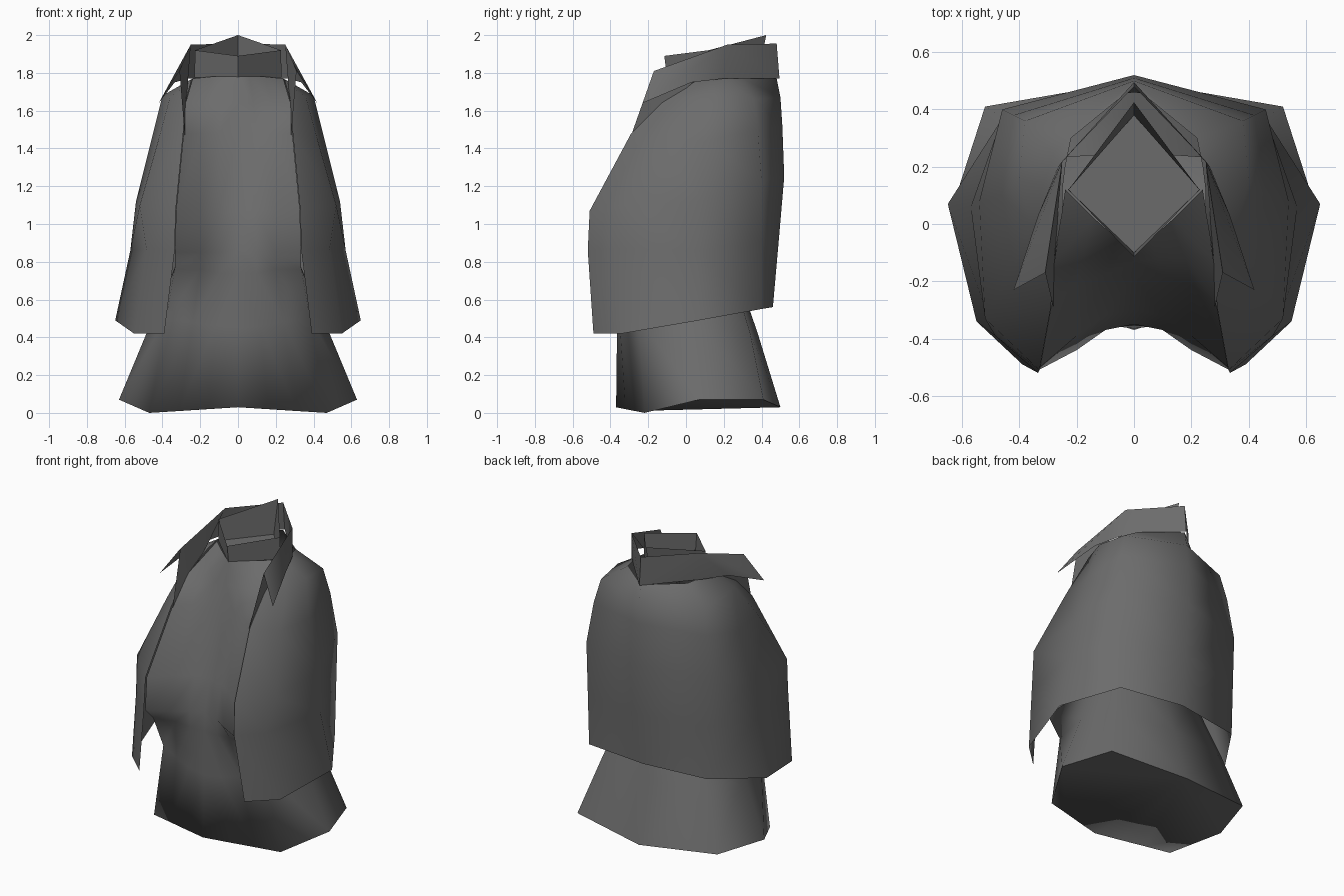
import bpy, bmesh, math

if "Cube" in bpy.data.objects:
    bpy.data.objects.remove(bpy.data.objects["Cube"])

cloth = bpy.data.materials.new("charcoal cloth")
cloth.diffuse_color = (0.15, 0.15, 0.15, 1)
cloth.use_nodes = True
cloth.node_tree.nodes["Principled BSDF"].inputs["Base Color"].default_value = cloth.diffuse_color


def add_rows(bm, rows):
    """Skin rows of points with quads and return the vertex grid."""
    grid = [[bm.verts.new(p) for p in row] for row in rows]
    for a, b in zip(grid, grid[1:]):
        for i in range(len(a) - 1):
            bm.faces.new((a[i], a[i + 1], b[i + 1], b[i]))
    return grid


def finish(name, bm, angle):
    """Mirror the right half across x and make the object."""
    geom = bm.verts[:] + bm.edges[:] + bm.faces[:]
    bmesh.ops.mirror(bm, geom=geom, axis='X', merge_dist=0.0005)
    bmesh.ops.remove_doubles(bm, verts=bm.verts, dist=0.0005)
    bmesh.ops.recalc_face_normals(bm, faces=bm.faces)
    mesh = bpy.data.meshes.new(name)
    bm.to_mesh(mesh)
    bm.free()
    mesh.materials.append(cloth)
    obj = bpy.data.objects.new(name, mesh)
    bpy.context.collection.objects.link(obj)
    bpy.ops.object.select_all(action='DESELECT')
    obj.select_set(True)
    bpy.context.view_layer.objects.active = obj
    bpy.ops.object.shade_smooth_by_angle(angle=math.radians(angle))


# jacket shell: each row runs from centre back round to the front edge
bm = bmesh.new()
add_rows(bm, [
    [(0, .46, .56), (.44, .40, .55), (.65, .07, .49), (.55, -.34, .42), (.39, -.49, .42)],
    [(0, .49, .90), (.45, .40, .90), (.57, .06, .86), (.485, -.39, .87), (.335, -.52, .86)],
    [(0, .52, 1.25), (.46, .40, 1.23), (.54, .08, 1.12), (.52, -.33, 1.10), (.33, -.51, 1.07)],
    [(0, .51, 1.52), (.42, .38, 1.5), (.46, .10, 1.44), (.42, -.15, 1.45), (.29, -.29, 1.48)],
    [(0, .50, 1.67), (.38, .36, 1.66), (.40, .15, 1.68), (.36, .0, 1.67), (.28, -.13, 1.64)],
    [(0, .48, 1.77), (.22, .30, 1.77), (.24, .20, 1.77), (.25, .12, 1.765), (.25, .04, 1.75)],
])
finish("jacket", bm, 120)

# shirt front flowing over the hem into the flared skirt
bm = bmesh.new()
shirt = add_rows(bm, [
    [(0, -.10, 1.78), (.06, -.05, 1.78), (.14, .02, 1.78), (.24, .12, 1.77)],
    [(0, -.13, 1.64), (.08, -.12, 1.64), (.18, -.12, 1.64), (.278, -.13, 1.64)],
    [(0, -.18, 1.48), (.10, -.18, 1.48), (.20, -.21, 1.48), (.288, -.28, 1.48)],
    [(0, -.30, 1.07), (.10, -.32, 1.07), (.20, -.39, 1.07), (.328, -.50, 1.07)],
    [(0, -.35, .86), (.10, -.37, .85), (.20, -.44, .85), (.333, -.51, .85)],
    [(0, -.355, .74), (.10, -.36, .74), (.20, -.38, .76), (.335, -.42, .76)],
])
skirt = add_rows(bm, [
    [(.335, -.42, .76), (.33, .03, .78), (.28, .23, .80), (0, .25, .80)],
    [(.38, -.25, .50), (.46, .05, .48), (.40, .34, .42), (0, .38, .42)],
    [(.47, -.22, 0), (.63, .07, .07), (.52, .41, .07), (0, .50, .03)],
])
front = add_rows(bm, [
    [(0, -.355, .74), (.10, -.36, .74), (.20, -.38, .76), (.335, -.42, .76)],
    [(0, -.365, .45), (.12, -.35, .46), (.24, -.31, .48), (.38, -.25, .50)],
    [(0, -.37, .03), (.16, -.32, .02), (.31, -.27, .01), (.47, -.22, 0)],
])
# closed underside
bm.faces.new(front[-1] + skirt[-1][1:])
finish("shirt_and_skirt", bm, 100)

# standing inner collar, diamond shaped, with the neck floor
bm = bmesh.new()
collar = add_rows(bm, [
    [(0, .38, 1.78), (.23, .12, 1.775), (0, -.10, 1.77)],
    [(0, .425, 2.0), (.228, .12, 1.92), (0, -.115, 1.89)],
])
bm.faces.new(collar[0][::-1])
finish("inner_collar", bm, 40)

# folded outer collar with pointed tips and lapels
bm = bmesh.new()
pts = {
    'back_low': (0, .495, 1.77), 'back_top': (0, .48, 1.955),
    'side_low': (.265, .20, 1.77), 'side_top': (.25, .22, 1.95),
    'fold': (.31, -.17, 1.81), 'tip': (.42, -.23, 1.64),
    'low': (.335, .03, 1.75), 'inner': (.265, .05, 1.76),
    'lapel': (.282, -.29, 1.47),
}
v = {k: bm.verts.new(p) for k, p in pts.items()}
for names in (('back_low', 'side_low', 'side_top', 'back_top'),
              ('side_low', 'low', 'side_top'),
              ('side_top', 'low', 'tip'),
              ('side_top', 'tip', 'fold'),
              ('side_top', 'fold', 'inner'),
              ('fold', 'lapel', 'inner')):
    bm.faces.new([v[n] for n in names])
finish("outer_collar", bm, 40)
